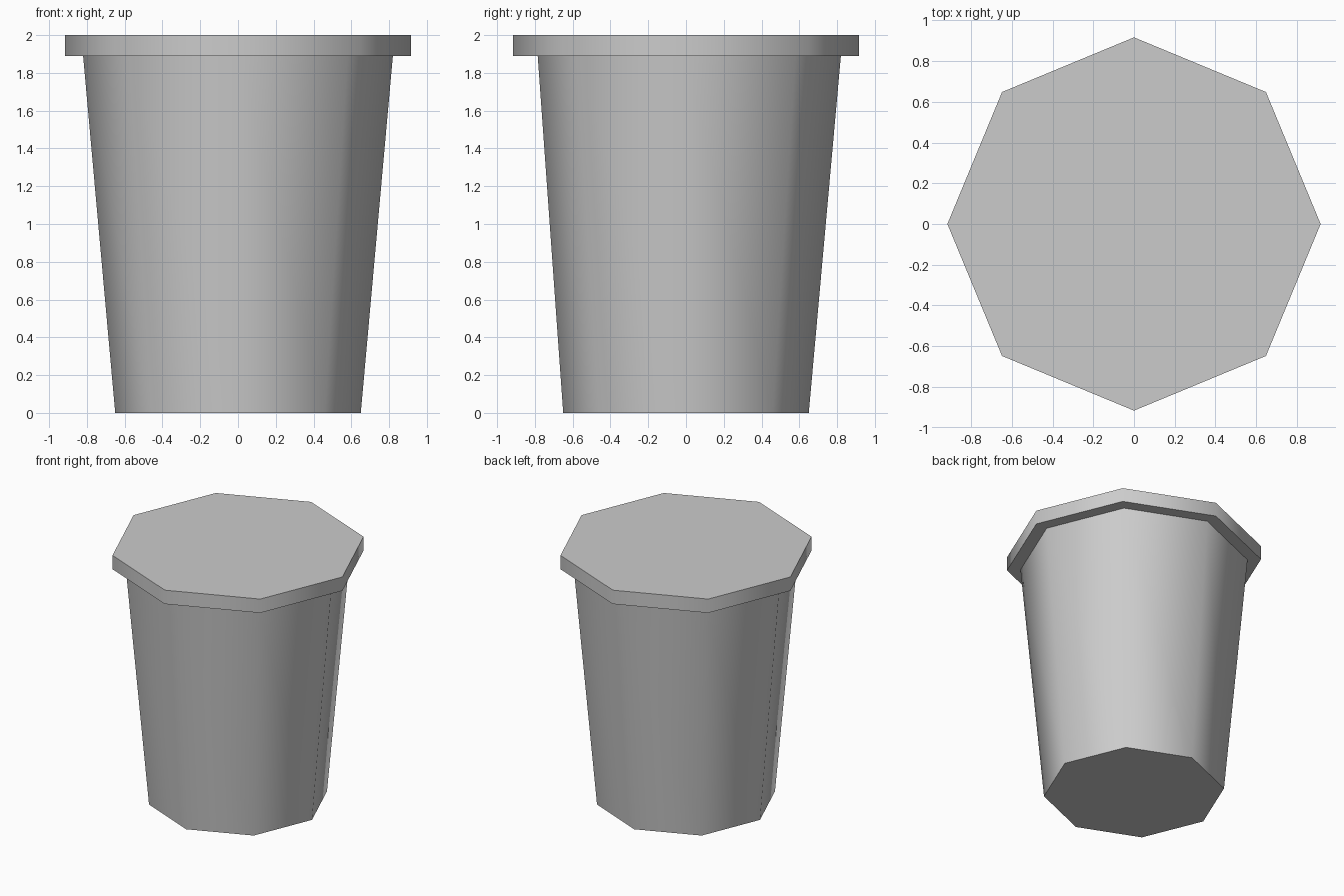
import bpy
import math

cube = bpy.data.objects.get("Cube")
if cube:
    bpy.data.objects.remove(cube, do_unlink=True)

SIDES = 8
RIM_Z = 1.89

# Single plain grey
grey = bpy.data.materials.new("light grey")
grey.use_nodes = True
colour = (0.6, 0.6, 0.6, 1)
grey.diffuse_color = colour
grey.node_tree.nodes["Principled BSDF"].inputs["Base Color"].default_value = colour


def tapered_prism(name, r_bottom, r_top, z_bottom, z_top):
    """Eight-sided closed prism with corners on the x and y axes."""
    bpy.ops.mesh.primitive_cone_add(
        vertices=SIDES, radius1=r_bottom, radius2=r_top,
        depth=z_top - z_bottom, location=(0, 0, (z_bottom + z_top) / 2))
    obj = bpy.context.object
    obj.name = name
    obj.data.materials.append(grey)
    bpy.ops.object.shade_smooth_by_angle(angle=math.radians(60))
    return obj


# Tapered cup, its front upper corner pulled in slightly
cup = tapered_prism("cup_body", 0.65, 0.82, 0, RIM_Z)
front_corner = min((v for v in cup.data.vertices if v.co.z > 0), key=lambda v: v.co.y)
front_corner.co.y += 0.035

# Wide flat lid
tapered_prism("lid", 0.917, 0.917, RIM_Z, 2)
